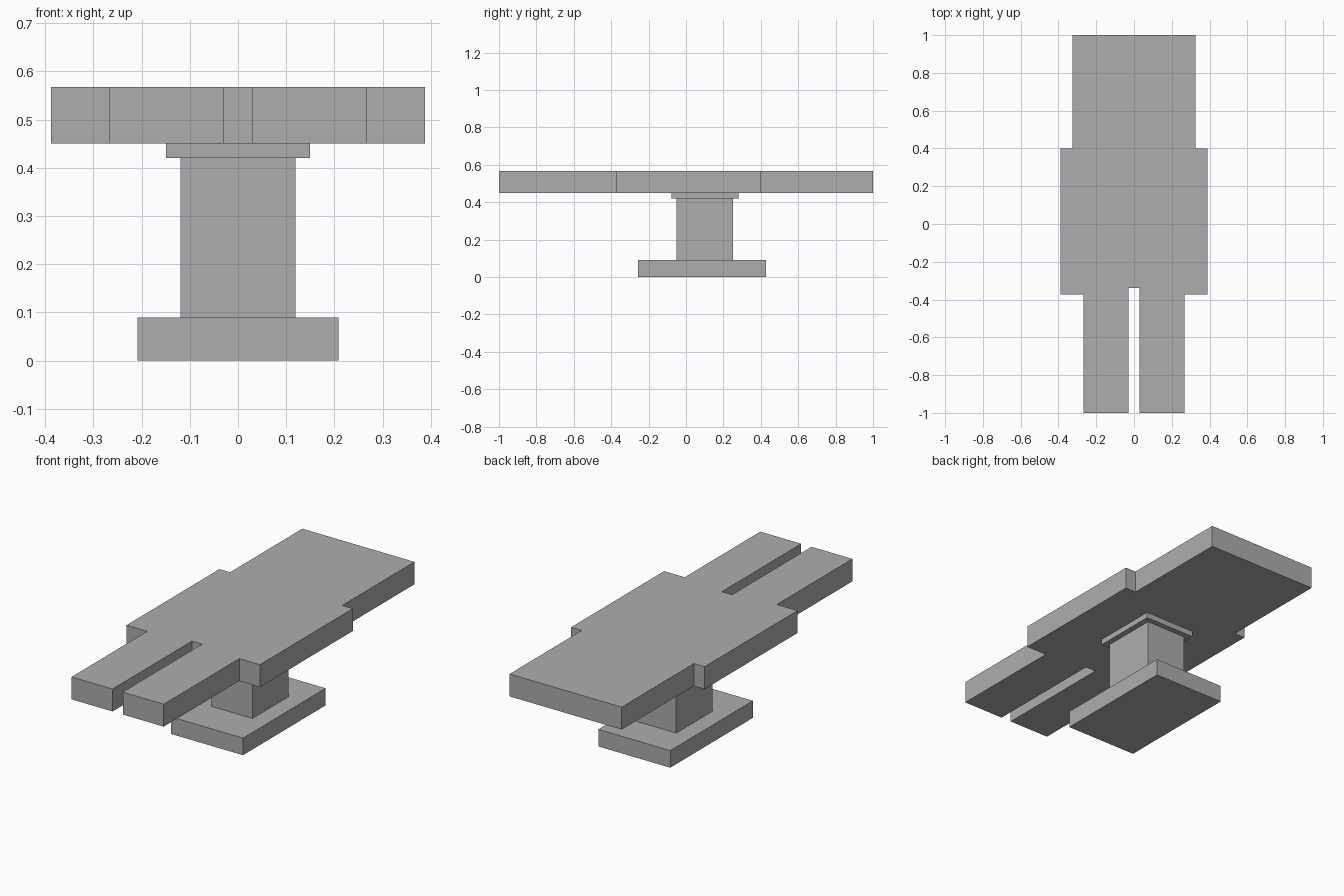
import bpy
import bmesh

cube = bpy.data.objects.get("Cube")
if cube:
    bpy.data.objects.remove(cube, do_unlink=True)

grey = bpy.data.materials.new("plain_grey")
grey.use_nodes = True
colour = (0.42, 0.42, 0.42, 1)
grey.diffuse_color = colour
grey.node_tree.nodes["Principled BSDF"].inputs["Base Color"].default_value = colour


def slab(name, outline, bottom, top):
    """Extrude a flat outline from bottom to top."""
    bm = bmesh.new()
    face = bm.faces.new([bm.verts.new((x, y, bottom)) for x, y in outline])
    raised = bmesh.ops.extrude_face_region(bm, geom=[face], use_keep_orig=True)
    verts = [v for v in raised["geom"] if isinstance(v, bmesh.types.BMVert)]
    bmesh.ops.translate(bm, verts=verts, vec=(0, 0, top - bottom))
    bmesh.ops.recalc_face_normals(bm, faces=bm.faces)
    mesh = bpy.data.meshes.new(name)
    bm.to_mesh(mesh)
    bm.free()
    mesh.materials.append(grey)
    obj = bpy.data.objects.new(name, mesh)
    bpy.context.collection.objects.link(obj)
    return obj


def box(name, half_width, front, back, bottom, top):
    w = half_width
    return slab(name, [(-w, front), (w, front), (w, back), (-w, back)], bottom, top)


# Pedestal: foot plate, column and collar
box("base_plate", 0.209, -0.257, 0.429, 0, 0.09)
box("column", 0.119, -0.05, 0.251, 0.09, 0.42)
box("collar", 0.149, -0.077, 0.28, 0.42, 0.45)

# Table top: right half outline mirrored, with a slot between the two leg rests
half = [(0.03, -0.34), (0.03, -1), (0.268, -1), (0.268, -0.372),
        (0.388, -0.372), (0.388, 0.4), (0.326, 0.4), (0.326, 1)]
slab("table_top", half + [(-x, y) for x, y in reversed(half)], 0.45, 0.568)
